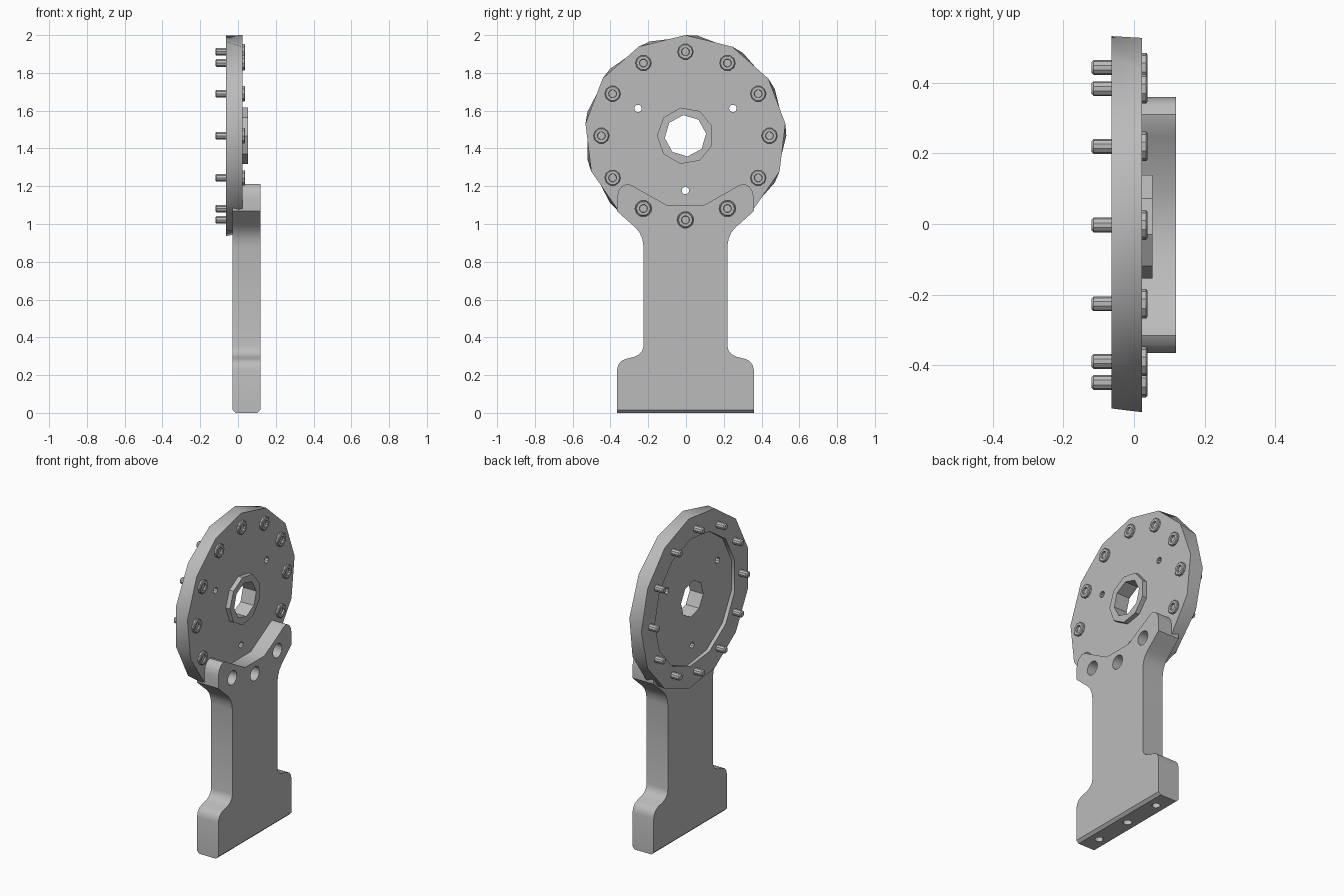
import bpy, bmesh
from math import sin, cos, pi, radians

cube = bpy.data.objects.get("Cube")
if cube:
    bpy.data.objects.remove(cube, do_unlink=True)

CY, CZ = -0.003, 1.467          # axis of the round flange
BACK, FACE = -0.063, 0.023      # flange thickness along x

metal = bpy.data.materials.new("machined_grey")
metal.use_nodes = True
GREY = (0.5, 0.5, 0.5, 1)
metal.diffuse_color = GREY
metal.node_tree.nodes["Principled BSDF"].inputs["Base Color"].default_value = GREY


def finish(name, bm):
    bmesh.ops.recalc_face_normals(bm, faces=bm.faces)
    mesh = bpy.data.meshes.new(name)
    bm.to_mesh(mesh)
    bm.free()
    obj = bpy.data.objects.new(name, mesh)
    mesh.materials.append(metal)
    bpy.context.collection.objects.link(obj)
    return obj


def activate(obj):
    bpy.ops.object.select_all(action='DESELECT')
    obj.select_set(True)
    bpy.context.view_layer.objects.active = obj


def lathe(name, rings, sides, y=CY, z=CZ):
    """Capped solid along x from rings of (x, radius, start angle in degrees)."""
    bm = bmesh.new()
    loops = []
    for x, r, start in rings:
        angles = [radians(start) + 2 * pi * k / sides for k in range(sides)]
        loops.append([bm.verts.new((x, y + r * cos(a), z + r * sin(a))) for a in angles])
    for a, b in zip(loops, loops[1:]):
        for k in range(sides):
            j = (k + 1) % sides
            bm.faces.new((a[k], a[j], b[j], b[k]))
    bm.faces.new(loops[0])
    bm.faces.new(loops[-1])
    return finish(name, bm)


def cut(obj, cutter):
    cutter.hide_render = True
    mod = obj.modifiers.new("cut", 'BOOLEAN')
    mod.operation = 'DIFFERENCE'
    mod.solver = 'EXACT'
    mod.object = cutter
    activate(obj)
    bpy.ops.object.modifier_apply(modifier=mod.name)
    bpy.data.objects.remove(cutter, do_unlink=True)


def smooth(obj):
    activate(obj)
    bpy.ops.object.shade_smooth_by_angle(angle=radians(30))


def polar(r, degrees):
    a = radians(degrees)
    return CY + r * cos(a), CZ + r * sin(a)


# Round flange with a shallow recess behind, centre bore and three pin holes
flange = lathe("flange", [(BACK, 0.534, 0), (FACE, 0.533, 90 - 3 * 360 / 13)], 13)
cut(flange, lathe("recess_cutter", [(-0.2, 0.4, 0), (-0.04, 0.4, 0)], 13))
for angle in (30, 150, 270):
    y, z = polar(0.29, angle)
    cut(flange, lathe("pin_cutter", [(-0.2, 0.02, 0), (0.2, 0.02, 0)], 10, y, z))

# Raised hub around the bore
hub = lathe("hub", [(FACE - 0.01, 0.151, 180), (0.052, 0.151, 180)], 9)
for part in (flange, hub):
    cut(part, lathe("bore_cutter", [(-0.2, 0.11, 6), (0.2, 0.11, 6)], 8))

# Support bar: half profile mirrored and extruded along x
half = [(0.362, 0), (0.362, 0.228), (0.355, 0.255), (0.34, 0.274), (0.318, 0.285),
        (0.27, 0.297), (0.245, 0.31), (0.228, 0.33), (0.222, 0.355), (0.222, 0.88),
        (0.228, 0.92), (0.243, 0.955), (0.268, 0.985), (0.3, 1.012), (0.362, 1.068),
        (0.362, 1.14), (0.354, 1.175), (0.338, 1.198), (0.312, 1.212), (0.285, 1.206),
        (0.25, 1.185), (0.095, 1.098)]
outline = half + [(-y, z) for y, z in reversed(half)]
bm = bmesh.new()
face = bm.faces.new([bm.verts.new((-0.028, y - 0.003, z)) for y, z in outline])
grown = bmesh.ops.extrude_face_region(bm, geom=[face])["geom"]
bmesh.ops.translate(bm, vec=(0.147, 0, 0), verts=[g for g in grown if isinstance(g, bmesh.types.BMVert)])
foot_edges = [e for e in bm.edges
              if all(v.co.z < 0.001 for v in e.verts) and abs(e.verts[0].co.y - e.verts[1].co.y) > 0.5]
bmesh.ops.bevel(bm, geom=foot_edges, offset=0.016, segments=1, affect='EDGES')
bar = finish("support_bar", bm)

# Access holes over the lower screws
for angle in (240, 270, 300):
    y, z = polar(0.445, angle)
    cut(bar, lathe("access_cutter", [(0.018, 0.044, 0), (0.2, 0.044, 0)], 14, y, z))

# Mounting holes in the foot
for y in (-0.25, 0, 0.25):
    bm = bmesh.new()
    bmesh.ops.create_cone(bm, cap_ends=True, segments=12, radius1=0.025, radius2=0.025, depth=0.3)
    bmesh.ops.translate(bm, vec=(0.045, y - 0.003, 0), verts=bm.verts)
    cut(bar, finish("foot_cutter", bm))

# Ring of twelve socket screws
for i in range(12):
    y, z = polar(0.445, 30 * i)
    screw = lathe(f"screw_{i + 1}", [
        (-0.12, 0.015, 0), (-0.114, 0.021, 0), (FACE - 0.004, 0.021, 0), (FACE - 0.004, 0.042, 0),
        (0.034, 0.042, 0), (0.038, 0.037, 0), (0.038, 0.022, 0), (0.027, 0.02, 0)], 10, y, z)
    smooth(screw)

for part in (flange, hub, bar):
    smooth(part)
bpy.ops.object.select_all(action='DESELECT')
